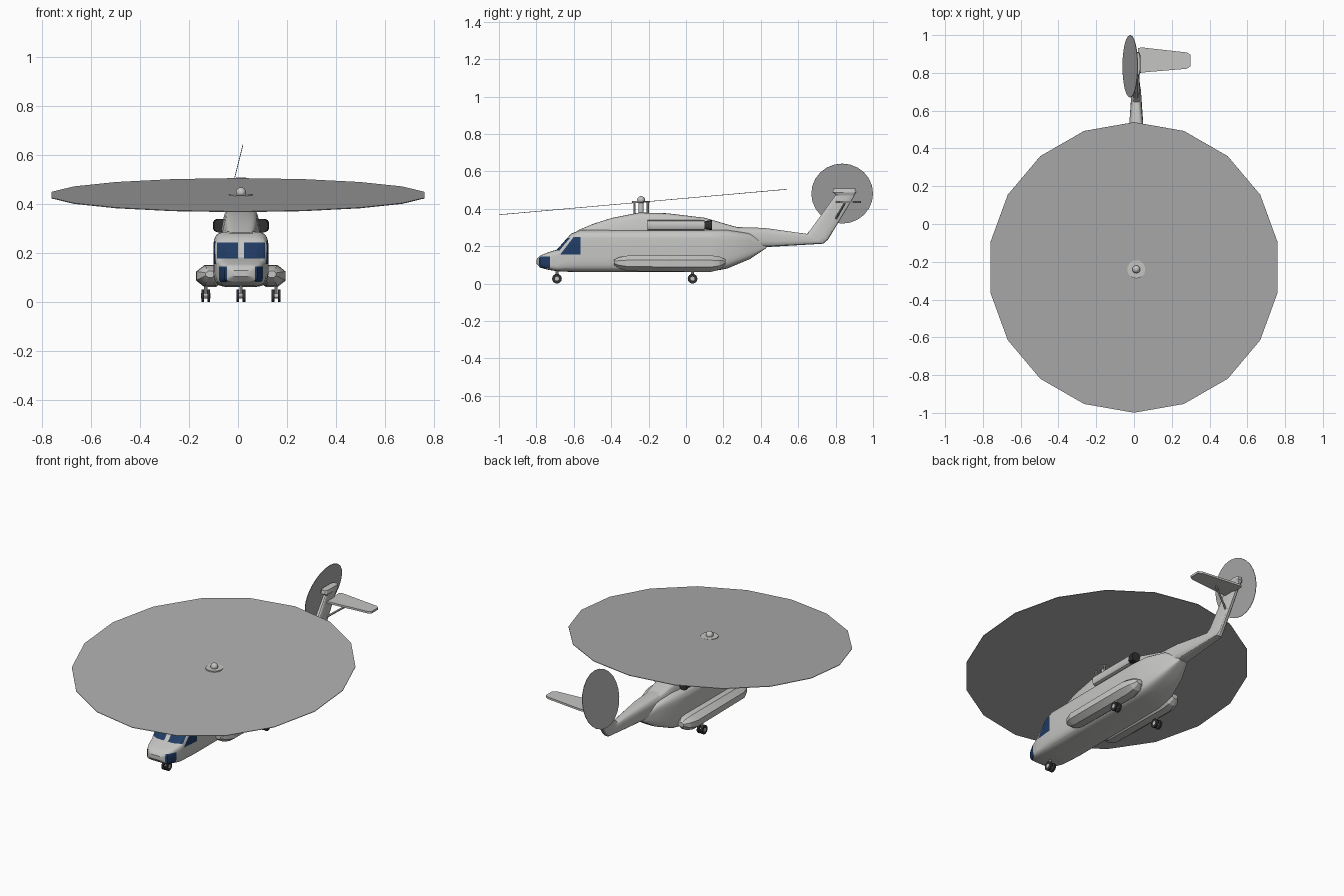
import bpy, bmesh
from math import sin, cos, pi, radians, copysign
from mathutils import Vector, Matrix

if "Cube" in bpy.data.objects:
    bpy.data.objects.remove(bpy.data.objects["Cube"], do_unlink=True)

CX = 0.012  # airframe centreline


def material(name, rgb):
    m = bpy.data.materials.new(name)
    m.use_nodes = True
    m.diffuse_color = (*rgb, 1)
    m.node_tree.nodes["Principled BSDF"].inputs["Base Color"].default_value = (*rgb, 1)
    return m


BODY = material("body grey", (0.56, 0.56, 0.55))
DISC = material("rotor grey", (0.42, 0.42, 0.42))
GLASS = material("navy glass", (0.015, 0.045, 0.13))
DARK = material("dark rubber", (0.03, 0.03, 0.03))


def finish(name, bm, mats, smooth=30):
    bmesh.ops.recalc_face_normals(bm, faces=bm.faces)
    me = bpy.data.meshes.new(name)
    bm.to_mesh(me)
    bm.free()
    for m in mats:
        me.materials.append(m)
    ob = bpy.data.objects.new(name, me)
    bpy.context.collection.objects.link(ob)
    if smooth:
        bpy.ops.object.select_all(action="DESELECT")
        ob.select_set(True)
        bpy.context.view_layer.objects.active = ob
        bpy.ops.object.shade_smooth_by_angle(angle=radians(smooth))
    return ob


def loft(sections, n=24, p=4.0, x=CX, taper=0.0):
    """Skin rounded sections: (bottom y, z), (top y, z), half width."""
    bm = bmesh.new()
    rings = []
    for (yb, zb), (yt, zt), w in sections:
        ring = []
        for i in range(n):
            a = 2 * pi * (i + 0.5) / n
            c, s = (copysign(abs(v) ** (2 / p), v) for v in (cos(a), sin(a)))
            f = (s + 1) / 2
            ring.append(bm.verts.new((x + w * c * (1 - taper * f),
                                      yb + (yt - yb) * f, zb + (zt - zb) * f)))
        rings.append(ring)
    for a, b in zip(rings, rings[1:]):
        for i in range(n):
            j = (i + 1) % n
            bm.faces.new((a[i], a[j], b[j], b[i]))
    bm.faces.new(rings[0])
    bm.faces.new(rings[-1])
    return bm


def upright(rows):
    return [((y, b), (y, t), w) for y, b, t, w in rows]


def cylinder(name, start, end, r, mat, sides=16, r2=None, spin=0.0):
    a, b = Vector(start), Vector(end)
    d = b - a
    bm = bmesh.new()
    m = Matrix.Translation((a + b) / 2) @ d.to_track_quat("Z", "Y").to_matrix().to_4x4()
    bmesh.ops.create_cone(bm, cap_ends=True, segments=sides, radius1=r,
                          radius2=r if r2 is None else r2, depth=d.length,
                          matrix=m @ Matrix.Rotation(spin, 4, "Z"))
    return finish(name, bm, [mat])


def slab(name, outline, z0, z1, mat):
    bm = bmesh.new()
    f = bm.faces.new([bm.verts.new((x, y, z0)) for x, y in outline])
    top = bmesh.ops.extrude_face_region(bm, geom=[f])["geom"]
    bmesh.ops.translate(bm, vec=(0, 0, z1 - z0),
                        verts=[v for v in top if isinstance(v, bmesh.types.BMVert)])
    return finish(name, bm, [mat], 0)


# Fuselage with windows cut into the nose
hull = loft(upright([
    (-0.798, 0.105, 0.13, 0.035), (-0.78, 0.085, 0.15, 0.068),
    (-0.74, 0.074, 0.166, 0.087), (-0.69, 0.066, 0.182, 0.1),
    (-0.615, 0.062, 0.267, 0.109), (-0.56, 0.061, 0.288, 0.113),
    (0.12, 0.061, 0.29, 0.113), (0.22, 0.08, 0.288, 0.104),
    (0.34, 0.13, 0.27, 0.07), (0.43, 0.19, 0.212, 0.03)]), n=28, p=5)
slant = (0, -0.085, 0.065)
cuts = [((0, 0, z), (0, 0, 1)) for z in (0.082, 0.145, 0.155, 0.178, 0.243, 0.25)]
cuts += [((CX + s * d, 0, 0), (1, 0, 0)) for s in (-1, 1) for d in (0.013, 0.057, 0.098)]
cuts += [((0, y, 0), (0, 1, 0)) for y in (-0.728, -0.565)]
cuts += [((0, -0.665, 0.165), slant)]
for co, no in cuts:
    near = [f for f in hull.faces if f.calc_center_median().y < -0.5
            or min(v.co.y for v in f.verts) < -0.56]
    geom = near + list({e for f in near for e in f.edges}) + list({v for f in near for v in f.verts})
    bmesh.ops.bisect_plane(hull, geom=geom, plane_co=co, plane_no=no, dist=1e-5)
bmesh.ops.recalc_face_normals(hull, faces=hull.faces)
for f in hull.faces:
    c, n = f.calc_center_median(), f.normal
    off = abs(c.x - CX)
    screen = (0.178 < c.z < 0.243 and 0.013 < off < 0.098
              and n.y < -0.3 and n.z > 0.2 and c.y < -0.6)
    behind = (c - Vector((0, -0.665, 0.165))).dot(Vector(slant)) < 0
    side = 0.155 < c.z < 0.25 and c.y < -0.565 and behind and abs(n.x) > 0.6
    chin = 0.082 < c.z < 0.145 and c.y < -0.728 and off > 0.057
    f.material_index = int(screen or side or chin)
finish("fuselage", hull, [BODY, GLASS])

# Engine deck on the roof
finish("engine_deck", loft(upright([
    (-0.58, 0.26, 0.284, 0.06), (-0.5, 0.26, 0.318, 0.072), (-0.4, 0.26, 0.35, 0.082),
    (-0.25, 0.26, 0.38, 0.086), (-0.1, 0.26, 0.376, 0.086), (0.1, 0.26, 0.352, 0.082),
    (0.25, 0.26, 0.308, 0.066), (0.36, 0.25, 0.28, 0.045)]), p=5, taper=0.25), [BODY])

# Tail boom bending up into the fin
finish("tail_boom_and_fin", loft([
    ((0.2, 0.17), (0.2, 0.305), 0.06), ((0.42, 0.194), (0.42, 0.298), 0.045),
    ((0.735, 0.213), (0.645, 0.266), 0.025), ((0.76, 0.235), (0.665, 0.288), 0.019),
    ((0.905, 0.475), (0.8, 0.475), 0.016)], n=16, p=3.5), [BODY])
finish("fin_cap", loft([((0.9, 0.472), (0.805, 0.472), 0.018),
                        ((0.912, 0.488), (0.782, 0.488), 0.024),
                        ((0.908, 0.508), (0.788, 0.508), 0.02)], n=12, p=4), [BODY])

# Stabilizer on one side with its brace
slab("stabilizer", [(0.02, 0.8), (0.28, 0.822), (0.3, 0.835), (0.3, 0.895),
                    (0.28, 0.908), (0.04, 0.935), (0.02, 0.93)], 0.43, 0.442, BODY)
cylinder("stabilizer_brace", (0.02, 0.8, 0.345), (0.135, 0.85, 0.432), 0.006, BODY, 8)

for s, label in ((-1, "right"), (1, "left")):
    # Side sponsons
    finish(label + "_sponson", loft(upright([
        (-0.385, 0.1, 0.128, 0.02), (-0.36, 0.079, 0.142, 0.04), (-0.31, 0.063, 0.153, 0.06),
        (0.13, 0.058, 0.155, 0.062), (0.18, 0.072, 0.147, 0.045), (0.21, 0.1, 0.13, 0.02)]),
        n=8, p=2, x=CX + s * 0.125), [BODY], 20)
    # Engine nacelles with dark intakes and exhausts
    nacelle = loft(upright([(-0.205, 0.283, 0.34, 0.03), (0.1, 0.283, 0.34, 0.03)]),
                   n=12, p=3, x=CX + s * 0.08)
    for f in nacelle.faces:
        f.material_index = int(len(f.verts) > 4)
    finish(label + "_nacelle", nacelle, [BODY, DARK])
    finish(label + "_exhaust", loft(upright([
        (0.085, 0.3, 0.325, 0.018), (0.115, 0.288, 0.338, 0.027), (0.14, 0.285, 0.34, 0.027)]),
        n=12, p=3, x=CX + s * 0.088), [DARK])


# Twin-wheel landing gear
def gear(label, x, y):
    cylinder(label + "_leg", (x, y, 0.026), (x, y, 0.09), 0.007, BODY, 10)
    cylinder(label + "_axle", (x - 0.019, y, 0.026), (x + 0.019, y, 0.026), 0.011, BODY, 12)
    for s in (-1, 1):
        c = x + s * 0.0125
        cylinder(label + "_wheel", (c - 0.0055, y, 0.026), (c + 0.0055, y, 0.026), 0.026, DARK)


gear("nose", CX, -0.69)
gear("right_main", CX - 0.143, 0.035)
gear("left_main", CX + 0.143, 0.035)

# Rotor mast, pitch links, swashplate and dome
HY = -0.24
cylinder("mast", (CX, HY, 0.36), (CX, HY, 0.45), 0.014, BODY)
for dx, dy in ((1, 1), (1, -1), (-1, 1), (-1, -1)):
    x, y = CX + dx * 0.025, HY + dy * 0.035
    cylinder("pitch_link", (x, y, 0.37), (x, y, 0.437), 0.006, BODY, 8)
cylinder("hub_plate", (CX, HY, 0.434), (CX, HY, 0.441), 0.048, BODY, 20)
dome = bmesh.new()
bmesh.ops.create_uvsphere(dome, u_segments=16, v_segments=8, radius=0.021,
                          matrix=Matrix.Translation((CX, HY, 0.447)))
finish("hub_dome", dome, [BODY], 50)

# Tilted main rotor disc and canted tail rotor disc
T = radians(5.05)
axis = Vector((0, -sin(T), cos(T))) * 0.001
hub = Vector((0, -0.23, 0.436))
bm = bmesh.new()
bmesh.ops.create_cone(bm, cap_ends=True, segments=18, radius1=0.772, radius2=0.772, depth=0.003,
                      matrix=Matrix.Translation(hub) @ Matrix.Rotation(T, 4, "X"))
finish("main_rotor_disc", bm, [DISC])
cant = Vector((0.97, 0, -0.242))
tail = Vector((-0.02, 0.835, 0.481))
cylinder("tail_rotor_disc", tail - cant * 0.0015, tail + cant * 0.0015, 0.165, DISC, 24)
cylinder("tail_rotor_shaft", tail, tail + cant * 0.035, 0.012, BODY, 12)
